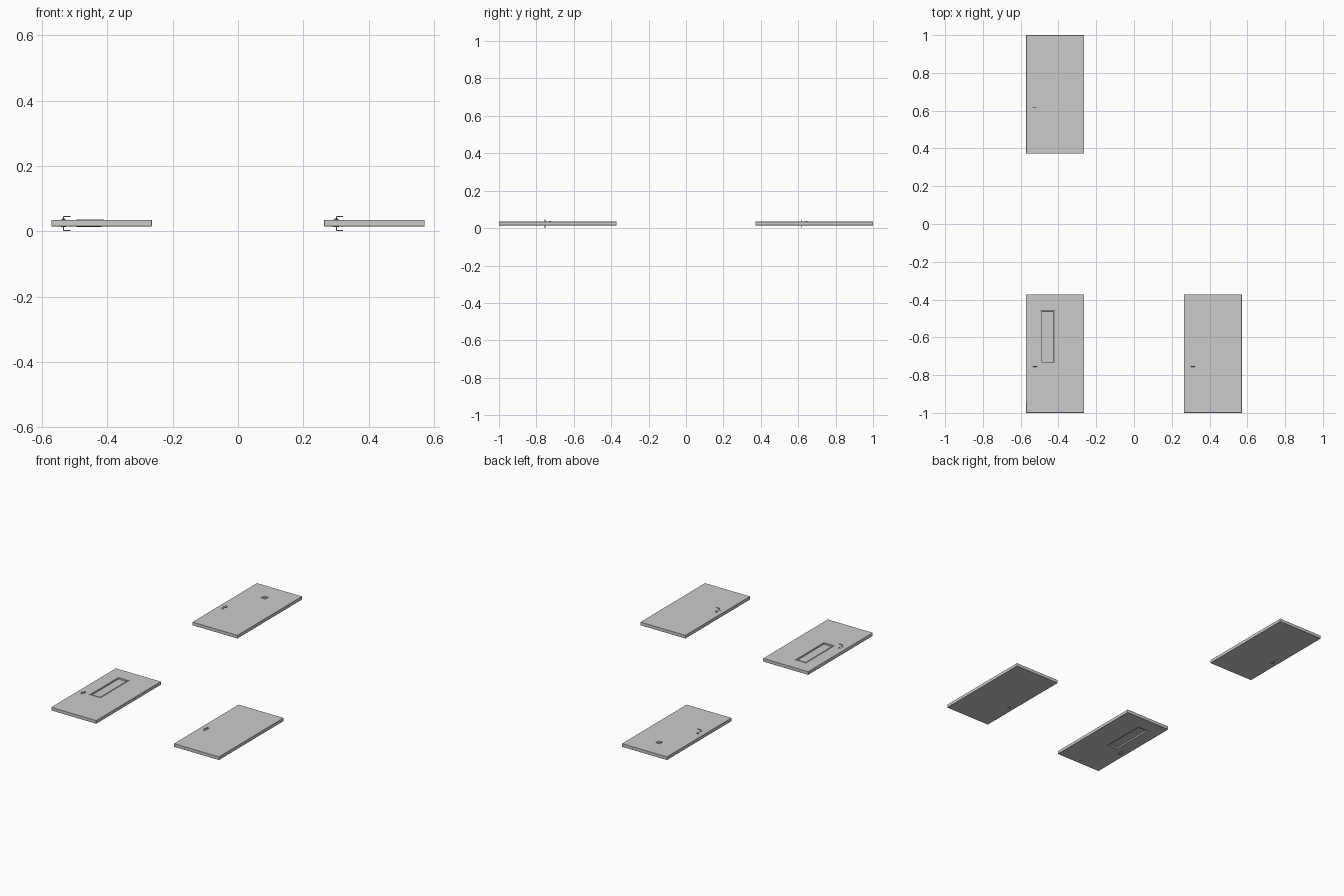
import bpy, bmesh
from mathutils import Vector

if "Cube" in bpy.data.objects:
    bpy.data.objects.remove(bpy.data.objects["Cube"])

W, L = 0.307, 0.628          # door width and length
Z0, Z1 = 0.0147, 0.0345      # slab underside and top
ZM = (Z0 + Z1) / 2


def bevel(ob, width, segments=1):
    m = ob.modifiers.new("edge_bevel", 'BEVEL')
    m.width, m.segments = width, segments
    return ob


def box(name, lo, hi):
    lo, hi = Vector(lo), Vector(hi)
    bpy.ops.mesh.primitive_cube_add(size=1, location=(lo + hi) / 2)
    ob = bpy.context.object
    ob.name = name
    ob.scale = hi - lo
    bpy.ops.object.transform_apply(location=False, rotation=False, scale=True)
    return ob


def disc(name, x, y, z0, z1, r):
    bpy.ops.mesh.primitive_cylinder_add(vertices=24, radius=r, depth=z1 - z0,
                                        location=(x, y, (z0 + z1) / 2))
    ob = bpy.context.object
    ob.name = name
    bpy.ops.object.shade_smooth_by_angle()
    return ob


def ring(name, x0, x1, y0, y1, w, z0, z1):
    # rectangular frame with a mitred closed loop
    bm = bmesh.new()
    loops = []
    for d, z in ((0, z0), (0, z1), (w, z1), (w, z0)):
        loops.append([bm.verts.new(p) for p in (
            (x0 + d, y0 + d, z), (x1 - d, y0 + d, z),
            (x1 - d, y1 - d, z), (x0 + d, y1 - d, z))])
    for a in range(4):
        A, B = loops[a], loops[(a + 1) % 4]
        for i in range(4):
            j = (i + 1) % 4
            bm.faces.new((A[i], A[j], B[j], B[i]))
    bmesh.ops.recalc_face_normals(bm, faces=bm.faces)
    me = bpy.data.meshes.new(name)
    bm.to_mesh(me)
    bm.free()
    ob = bpy.data.objects.new(name, me)
    bpy.context.collection.objects.link(ob)
    return ob


def lever(name, x, y, side):
    # bent rod: out from the door, then along +x
    face = Z1 if side > 0 else Z0
    tip = 0.0452 if side > 0 else 0.0018
    cu = bpy.data.curves.new(name, 'CURVE')
    cu.dimensions = '3D'
    cu.bevel_depth, cu.bevel_resolution, cu.use_fill_caps = 0.0018, 2, True
    pts = [(x, y, face - side * 0.002), (x, y, tip - side * 0.003),
           (x + 0.001, y, tip - side * 0.001), (x + 0.003, y, tip),
           (x + 0.021, y, tip)]
    sp = cu.splines.new('POLY')
    sp.points.add(len(pts) - 1)
    for p, c in zip(sp.points, pts):
        p.co = (*c, 1)
    ob = bpy.data.objects.new(name, cu)
    bpy.context.collection.objects.link(ob)


def door(tag, x, y):
    # slab with lever set and lock cylinder
    slab = box(tag + "_slab", (x, y, Z0), (x + W, y + L, Z1))
    hx, hy = x + 0.037, y + 0.246
    for side, face, s in ((1, Z1, "top"), (-1, Z0, "under")):
        a, b = sorted((face - side * 0.001, face + side * 0.002))
        disc(f"{tag}_{s}_handle_rose", hx, hy, a, b, 0.008)
        disc(f"{tag}_{s}_lock_rose", hx, hy + 0.027, a, b, 0.008)
        lever(f"{tag}_{s}_lever", hx, hy, side)
    disc(tag + "_lock_cylinder", hx, hy + 0.027, Z1, Z1 + 0.0045, 0.005)
    return slab


vent = door("vent_door", -0.571, 0.372)
glazed = door("glazed_door", -0.571, -1.0)
plain = door("plain_door", 0.264, -1.0)

# window opening, frame and pane
x0, x1, y0, y1 = -0.495, -0.417, -0.741, -0.459
cut = box("window_cutter", (x0 + .004, y0 + .004, 0), (x1 - .004, y1 - .004, 0.05))
cut.hide_render = True
cut.hide_set(True)
m = glazed.modifiers.new("window_opening", 'BOOLEAN')
m.operation, m.object, m.solver = 'DIFFERENCE', cut, 'EXACT'
bevel(ring("window_frame", x0, x1, y0, y1, 0.008, Z0 - 0.0015, Z1 + 0.0015), 0.0008)
box("window_pane", (x0 + .005, y0 + .005, ZM - .002), (x1 - .005, y1 - .005, ZM + .002))

for s in (vent, glazed, plain):
    bevel(s, 0.0008)

# small square grille
cx, cy, h = -0.425, 0.868, 0.015
ring("grille_frame", cx - h, cx + h, cy - h, cy + h, 0.003, Z1 - 0.001, Z1 + 0.002)
for i in range(-2, 3):
    o = i * 0.0045
    box("grille_bar_long", (cx + o - .0007, cy - h + .002, Z1 - .001),
        (cx + o + .0007, cy + h - .002, Z1 + .0014))
    box("grille_bar_cross", (cx - h + .002, cy + o - .0007, Z1 - .001),
        (cx + h - .002, cy + o + .0007, Z1 + .0012))
